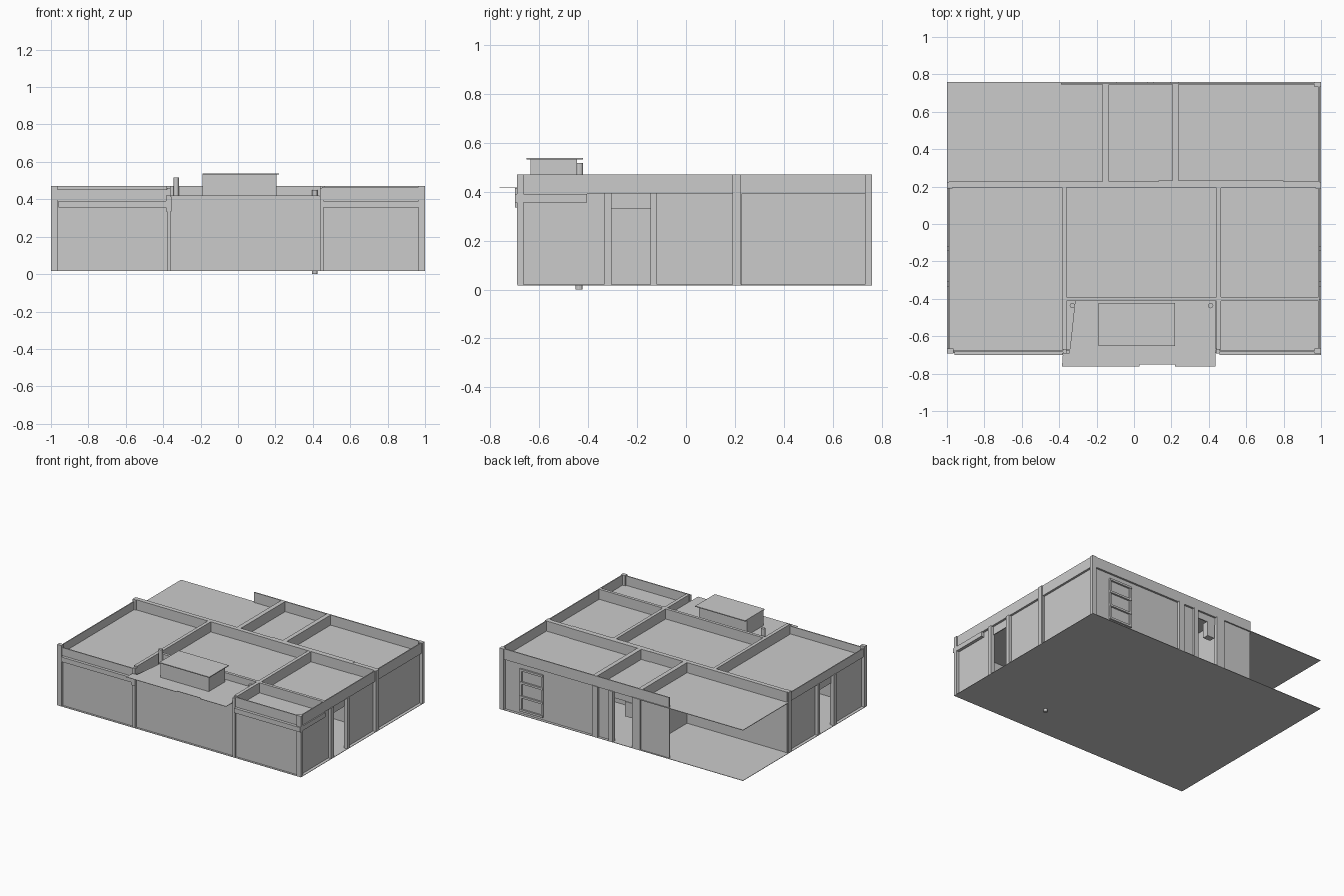
import bpy, bmesh


def box(name, x0, x1, y0, y1, z0, z1):
    bm = bmesh.new()
    bmesh.ops.create_cube(bm, size=1)
    for v in bm.verts:
        v.co = ((x0 + x1) / 2 + v.co.x * (x1 - x0),
                (y0 + y1) / 2 + v.co.y * (y1 - y0),
                (z0 + z1) / 2 + v.co.z * (z1 - z0))
    return finish(name, bm)


def finish(name, bm):
    me = bpy.data.meshes.new(name)
    bm.to_mesh(me)
    bm.free()
    ob = bpy.data.objects.new(name, me)
    bpy.context.collection.objects.link(ob)
    return ob


def pipe(name, x, y, z0, z1, r):
    bpy.ops.mesh.primitive_cylinder_add(vertices=12, radius=r, depth=z1 - z0,
                                        location=(x, y, (z0 + z1) / 2))
    bpy.context.object.name = name


F, R, T = 0.02, 0.395, 0.47      # floor, roof and parapet heights
YF, YB = -0.69, 0.76             # front and back of the building

# Floor slab
box("floor", -1, 1, YF, YB, F - 0.003, F)

# Roof panels; the rear left one covers the open carport
box("main_roof", -0.36, 0.99, -0.4, 0.75, R - 0.004, R)
box("left_roof", -0.99, -0.36, YF + 0.01, 0.21, R - 0.004, R)
box("carport_roof", -1, -0.15, 0.21, YB, R - 0.004, R)
box("front_right_roof", 0.45, 0.99, YF + 0.01, -0.4, R - 0.004, R)

# Front walls, set back from the slab edge, with parapets above
box("front_wall_left", -0.98, -0.37, YF + 0.015, YF + 0.022, F, R)
box("front_wall_middle", -0.37, 0.45, YF + 0.015, YF + 0.022, F, 0.418)
box("front_wall_right", 0.45, 0.98, YF + 0.015, YF + 0.022, F, R)
box("front_parapet_left", -0.995, -0.37, YF + 0.006, YF + 0.014, R, 0.453)
box("front_parapet_right", 0.45, 0.995, YF + 0.006, YF + 0.014, R, T - 0.005)

# Side walls with a doorway in each
for s, name, y_end, top in ((1, "right", YB - 0.01, T), (-1, "left", 0.225, 0.455)):
    xa, xb = sorted((s * 0.970, s * 0.977))
    box(name + "_wall_front", xa, xb, YF + 0.015, -0.31, F, R)
    box(name + "_wall_rear", xa, xb, -0.145, y_end, F, R)
    box(name + "_door_lintel", xa, xb, -0.31, -0.145, 0.33, R)
    xa, xb = sorted((s * 0.986, s * 0.993))
    box(name + "_parapet", xa, xb, YF + 0.006, y_end, R, top)
    xa, xb = sorted((s * 0.970, s * 0.993))
    box(name + "_soffit", xa, xb, YF + 0.006, y_end, R - 0.004, R)
    for y0, y1 in ((-0.335, -0.305), (-0.145, -0.118), (0.19, 0.225)):
        xa, xb = sorted((s * 0.970, s * 1.0))
        box(name + "_column", xa, xb, y0, y1, F, T if y0 > 0 else R)

# Back wall with a doorway, and a screen beside the carport
box("back_wall_right", 0.07, 0.98, 0.733, 0.74, F, R)
box("back_door_lintel", -0.09, 0.07, 0.733, 0.74, 0.34, R)
box("back_screen", -0.39, -0.09, 0.742, 0.75, F, R)
box("back_parapet", -0.39, 0.995, 0.746, 0.754, R, T)
box("back_soffit", -0.15, 0.99, 0.735, 0.754, R - 0.004, R)
for x0, x1 in ((0.195, 0.24), (0.07, 0.105), (-0.155, -0.09), (0.965, 1)):
    box("back_column", x0, x1, 0.733, YB, F, T if x0 > 0.9 else R)
box("back_door_box", -0.08, -0.02, 0.70, 0.745, 0.23, 0.34)

# Tall rear window frame with crossbars
for x0 in (0.65, 0.825):
    box("window_stile", x0, x0 + 0.015, 0.738, 0.75, 0.04, 0.355)
for z in (0.04, 0.14, 0.245, 0.34):
    box("window_rail", 0.65, 0.84, 0.738, 0.753, z, z + 0.015)

# Front columns
for x0, x1, top in ((-1, -0.965, T), (-0.38, -0.36, 0.46),
                    (0.438, 0.458, 0.46), (0.965, 1, T)):
    box("front_column", x0, x1, YF - 0.002, YF + 0.025, F, top)

# Structural walls that rise through the roof as parapets
box("cross_wall", -0.99, 0.99, 0.195, 0.228, F, T)
box("carport_wall", -0.168, -0.135, 0.2, YB - 0.012, F, T)
box("left_partition", -0.385, -0.36, YF + 0.02, 0.2, F, T)

# Parapets standing on the roof
box("rear_roof_parapet", 0.205, 0.238, 0.22, YB - 0.012, R, T)
box("right_roof_parapet", 0.44, 0.465, YF + 0.02, 0.2, R, T)
box("front_roof_parapet", -0.37, 0.99, -0.412, -0.39, R, T)
box("roof_step", 0.13, 0.80, 0.192, 0.232, R, T + 0.001)

# Ledges below the parapet on the front and around the right corner
box("left_ledge", -0.96, -0.38, -0.70, YF + 0.02, 0.355, 0.39)
box("right_ledge", 0.458, 1, -0.70, YF + 0.02, 0.355, 0.39)
box("side_ledge", 0.975, 1, -0.70, -0.405, 0.355, 0.39)
box("beam_end", -0.385, -0.355, -0.70, YF, 0.335, 0.415)

# Thin entrance canopy with a notch in its front edge
bm = bmesh.new()
outline = [(-0.385, -0.762), (0.03, -0.762), (0.03, -0.75), (0.22, -0.75),
           (0.22, -0.762), (0.435, -0.762), (0.435, -0.41), (-0.315, -0.41),
           (-0.345, -0.69), (-0.38, -0.69)]
face = bm.faces.new([bm.verts.new((x, y, 0.417)) for x, y in outline])
top = bmesh.ops.extrude_face_region(bm, geom=[face])["geom"]
bmesh.ops.translate(bm, vec=(0, 0, 0.003),
                    verts=[g for g in top if isinstance(g, bmesh.types.BMVert)])
bmesh.ops.recalc_face_normals(bm, faces=bm.faces)
finish("canopy", bm)

# Rooftop unit with an overhanging lid
box("roof_unit", -0.19, 0.205, -0.635, -0.445, 0.41, 0.532)
box("roof_unit_lid", -0.19, 0.22, -0.652, -0.422, 0.532, 0.538)

# Flue and drain pipe
pipe("flue", -0.33, -0.435, 0.39, 0.517, 0.014)
pipe("drain", 0.41, -0.437, 0.0, 0.45, 0.014)
